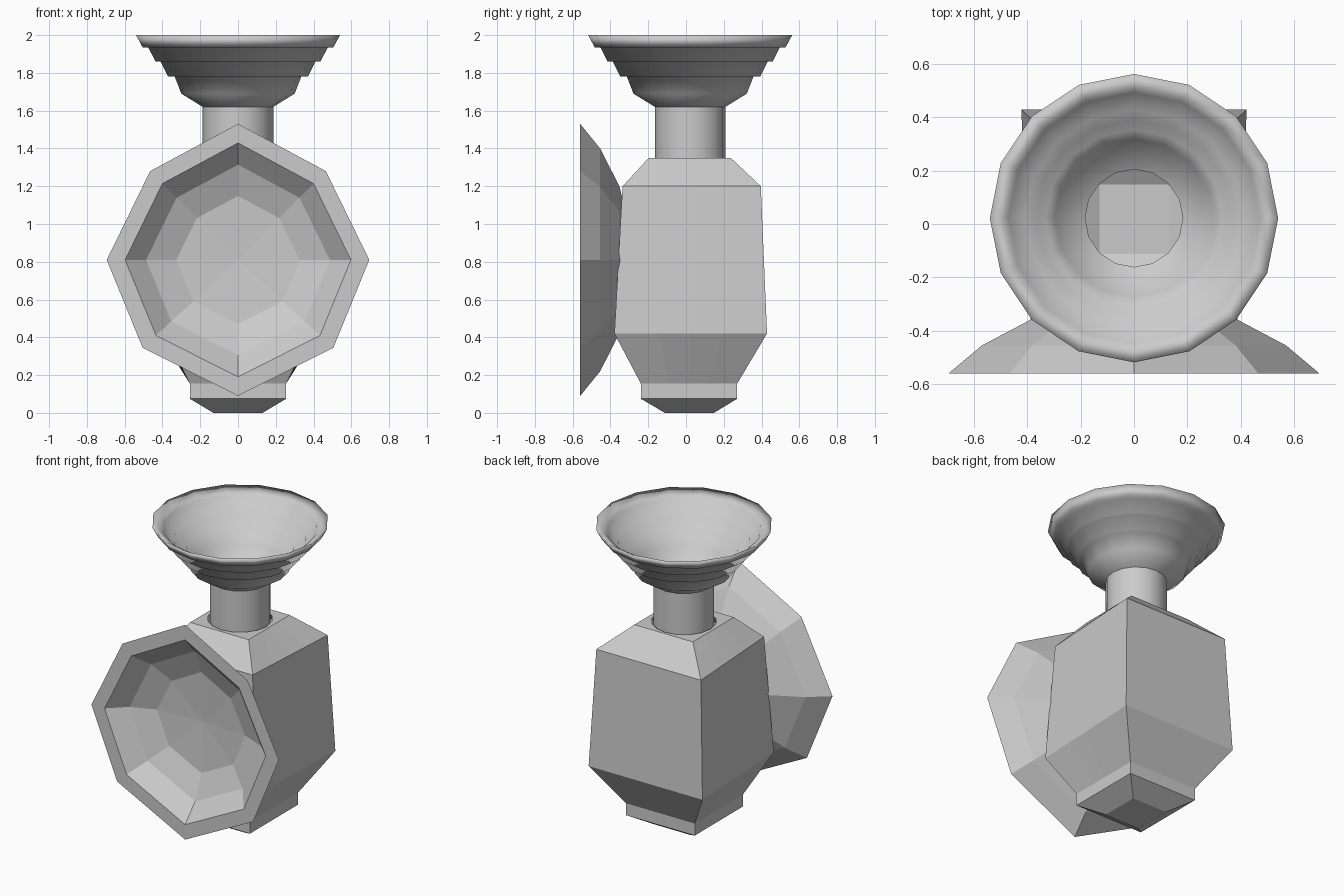
import bpy, bmesh, math

if "Cube" in bpy.data.objects:
    bpy.data.objects.remove(bpy.data.objects["Cube"])

CY = 0.022  # body and horn axis in y


def loft(name, rings, cap_start=False, cap_end=False, smooth=None):
    """Skin a list of equal-length closed rings into one object."""
    bm = bmesh.new()
    loops = [[bm.verts.new(p) for p in ring] for ring in rings]
    for a, b in zip(loops, loops[1:]):
        n = len(a)
        for i in range(n):
            j = (i + 1) % n
            bm.faces.new((a[i], a[j], b[j], b[i]))
    for use, loop in ((cap_start, loops[0]), (cap_end, loops[-1])):
        if use:
            bm.faces.new(loop)
    bmesh.ops.recalc_face_normals(bm, faces=bm.faces)
    mesh = bpy.data.meshes.new(name)
    bm.to_mesh(mesh)
    bm.free()
    obj = bpy.data.objects.new(name, mesh)
    bpy.context.collection.objects.link(obj)
    if smooth:
        bpy.ops.object.select_all(action='DESELECT')
        obj.select_set(True)
        bpy.context.view_layer.objects.active = obj
        bpy.ops.object.shade_smooth_by_angle(angle=math.radians(smooth))
    return obj


def circle(r, z, n=16):
    return [(r * math.cos(2 * math.pi * i / n), CY + r * math.sin(2 * math.pi * i / n), z)
            for i in range(n)]


def square(h, z, cy=CY, taper=0.0):
    # square ring with 16 points, so it can meet the round neck hole; taper narrows the front
    pts = []
    for x, y, _ in circle(1, z):
        y -= CY
        m = max(abs(x), abs(y))
        x, y = x / m, y / m
        pts.append((h * x * (1 + taper * y), cy + h * y, z))
    return pts


# Square-sided body, closed at the bottom, slightly narrower in front, round neck hole on top
body_profile = [(0.13, 0, 0.018, 0), (0.255, 0.075, 0.016, 0), (0.255, 0.155, 0.016, 0),
                (0.404, 0.42, 0.025, 0.045), (0.366, 1.2, 0.03, 0.06), (0.217, 1.35, 0.02, 0)]
loft("body", [square(*row) for row in body_profile] + [circle(0.198, 1.35)], cap_start=True)

# Neck tube
loft("neck", [circle(0.187, z) for z in (1.34, 1.64)], smooth=40)

# Stepped horn on top: outside from neck to rim, then a thin stepped inside
steps = [(0.187, 1.62), (0.30, 1.69), (0.335, 1.78), (0.37, 1.78), (0.41, 1.86),
         (0.437, 1.86), (0.475, 1.935), (0.505, 1.935)]
inside = [(r - 0.004, z + 0.022) for r, z in reversed(steps[:-1])]
horn_profile = steps + [(0.54, 2.0), (0.485, 1.965)] + inside
loft("horn", [circle(r, z) for r, z in horn_profile], smooth=180)

# Eight-sided dish on the front: outside, flat rim, then faceted inside
half = [(0, 0.72), (0.465, 0.47), (0.695, 0), (0.505, -0.465), (0, -0.72)]
outline = half + [(-x, z) for x, z in half[-2:0:-1]]
dish_profile = [(0.44, -0.335), (0.54, -0.352), (0.82, -0.455), (1.0, -0.56),
                (0.86, -0.56), (0.70, -0.455), (0.47, -0.39), (0.001, -0.37)]
loft("dish", [[(x * s, y, 0.81 + z * s) for x, z in outline] for s, y in dish_profile],
     cap_end=True)
